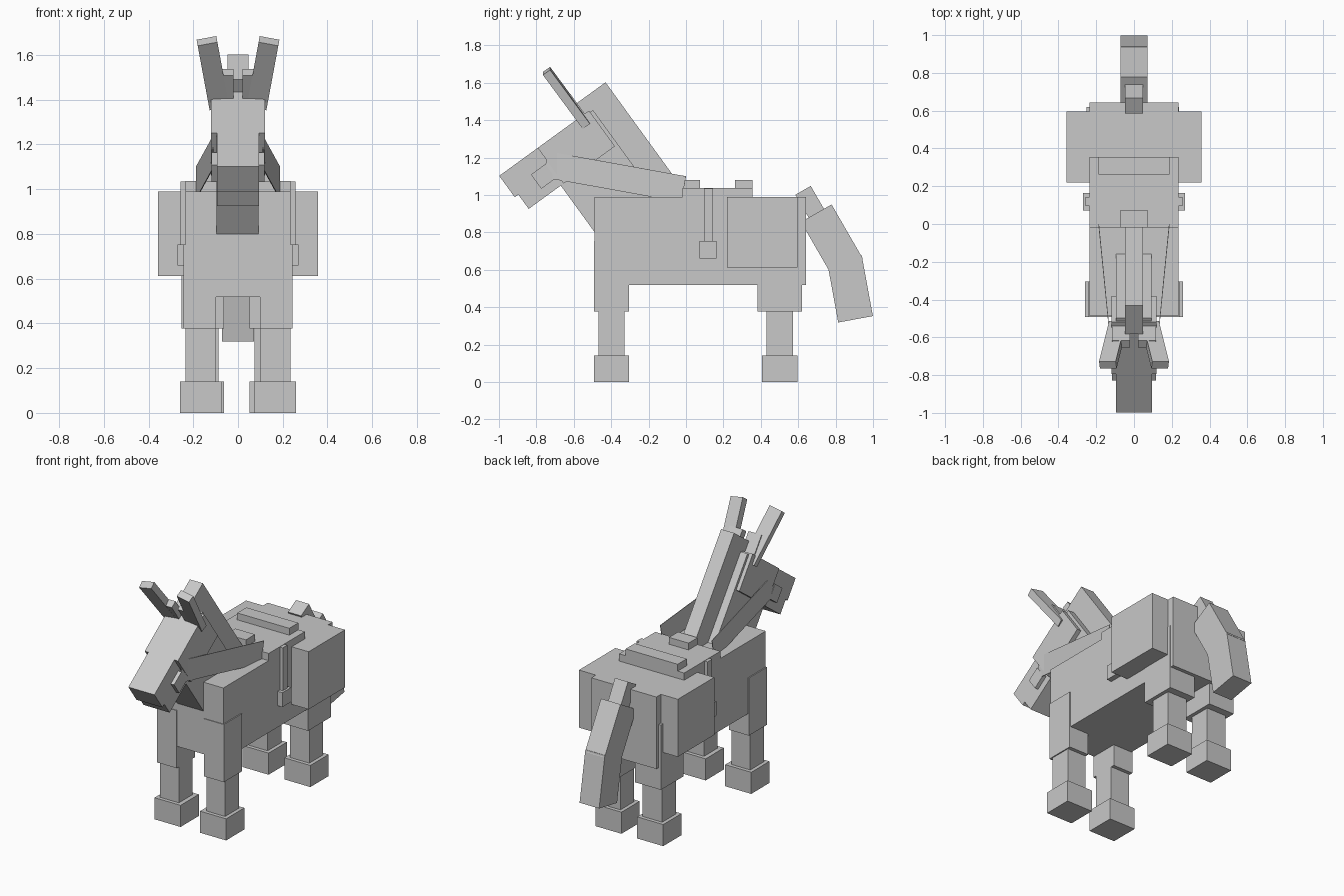
import bpy, bmesh, math
from mathutils import Matrix, Vector

if "Cube" in bpy.data.objects:
    bpy.data.objects.remove(bpy.data.objects["Cube"])

S = 0.0471          # size of one block unit
GROUND, MID = 24.0, 0.36
# block units (x right, y down, z back) -> scene units (z up, front at -y)
TO_SCENE = (Matrix.Scale(S, 4)
            @ Matrix(((1, 0, 0, 0), (0, 0, 1, -MID), (0, -1, 0, GROUND), (0, 0, 0, 1))))

grey = bpy.data.materials.new("grey")
grey.diffuse_color = (0.58, 0.58, 0.58, 1)
grey.use_nodes = True
grey.node_tree.nodes["Principled BSDF"].inputs["Base Color"].default_value = grey.diffuse_color


def box(name, lo, hi, pivot=(0, 0, 0), rx=0, ry=0, rz=0):
    """Box between two corners, turned about a pivot (angles in degrees)."""
    lo, hi = Vector(lo), Vector(hi)
    size = hi - lo
    local = Matrix.Translation((lo + hi) / 2) @ Matrix.Diagonal((*size, 1))
    turn = (Matrix.Rotation(math.radians(rz), 4, 'Z')
            @ Matrix.Rotation(math.radians(ry), 4, 'Y')
            @ Matrix.Rotation(math.radians(rx), 4, 'X'))
    bm = bmesh.new()
    bmesh.ops.create_cube(bm, size=1, matrix=TO_SCENE @ Matrix.Translation(pivot) @ turn @ local)
    bmesh.ops.recalc_face_normals(bm, faces=bm.faces)
    mesh = bpy.data.meshes.new(name)
    bm.to_mesh(mesh)
    bm.free()
    mesh.materials.append(grey)
    obj = bpy.data.objects.new(name, mesh)
    bpy.context.collection.objects.link(obj)
    return obj


def pair(name, lo, hi, pivot=(0, 0, 0), rx=0, ry=0, rz=0):
    """Same box on the left (+x) and mirrored on the right (-x)."""
    box(name + "_left", lo, hi, pivot, rx, ry, rz)
    box(name + "_right", (-hi[0], lo[1], lo[2]), (-lo[0], hi[1], hi[2]),
        (-pivot[0], pivot[1], pivot[2]), rx, -ry, -rz)


# Body
box("body", (-5, 3, -10), (5, 13, 14))

# Front legs
pair("front_leg", (2.1, 8, -10.1), (5.15, 16, -6.1))
pair("front_shin", (2.1, 16, -9.6), (5.0, 21, -6.6))
pair("front_hoof", (1.5, 21, -10.1), (5.5, 24, -6.1))

# Hind legs, standing slightly uneven
for side, inner, d in (("left", 1.07, 1), ("right", 1.35, -1)):
    for part, a, w, y0, y1, z0, z1 in (("leg", 0, 4, 7, 16, 8.5, 13.5),
                                       ("shin", 0.5, 3, 16, 21, 9.5, 12.5),
                                       ("hoof", 0, 4, 21, 24, 9, 13)):
        xs = sorted((d * (inner + a), d * (inner + a + w)))
        box(f"hind_{part}_{side}", (xs[0], y0, z0), (xs[1], y1, z1))

# Neck, head and mane share one tilted pivot
HEAD = dict(pivot=(0, 4.58, -9.3), rx=36)
box("neck", (-2.05, -9.8, -2), (1.95, 4.2, 6), **HEAD)
box("mane", (-1, -11.5, 5), (1, 4.5, 9), **HEAD)
box("head", (-2.55, -10, -1.6), (2.55, -5, 5.6), **HEAD)
box("upper_muzzle", (-2, -10, -7), (2, -7, -1), **HEAD)
box("lower_muzzle", (-2, -7, -6.5), (2, -5, -1.5), **HEAD)
pair("short_ear", (0.45, -12.7, 4), (2.45, -9, 5), **HEAD)
pair("long_ear", (-0.95, -16.7, 4), (0.95, -9, 5), rz=10.5, **HEAD)

# Bridle: bit rings and flat reins
pair("bit_ring", (1.5, -8, -4), (2.5, -6, -2), **HEAD)
pair("rein", (-0.04, 0, -16), (0.04, 3, 0), pivot=(3.97, 0.65, 0.36), rx=-10.2, ry=5.7)

# Saddle with straps and stirrups
box("saddle_seat", (-5, 2, -0.05), (5, 3, 7.9))
box("saddle_front", (-1.5, 1.05, -0.05), (1.5, 2, 1.95))
box("saddle_back", (-4, 1.05, 5.9), (4, 2, 7.9))
pair("stirrup_strap", (4.5, 2.05, 2.4), (5.45, 8, 3.4))
pair("stirrup", (4.7, 8, 1.9), (5.75, 10, 3.85))

# Side chests
pair("chest", (4.5, 3, 5), (7.6, 11, 13))

# Tail in three segments
TAIL = dict(pivot=(0, 2.25, 13.65), rx=-60)
box("tail_base", (-1, -1, 0), (1, 1, 3), **TAIL)
box("tail_middle", (-1.5, -2, 3), (1.5, 2, 10), **TAIL)
box("tail_tip", (-1.5, -4.5, 9), (1.5, -0.5, 16), pivot=(0, 1.6, 14.26), rx=-79.6)
